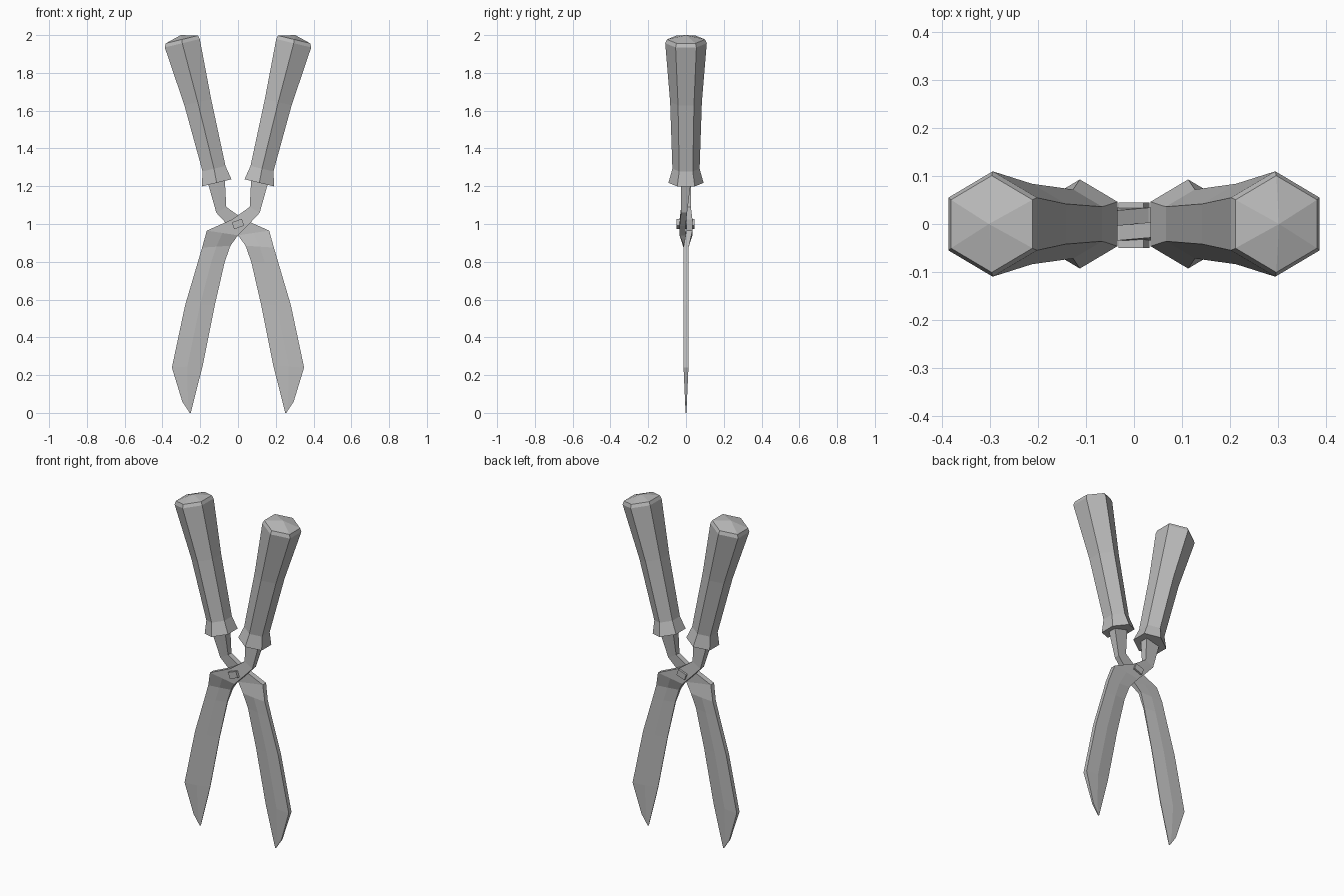
import bpy, bmesh, math
from mathutils import Vector

cube = bpy.data.objects.get("Cube")
if cube:
    bpy.data.objects.remove(cube)

steel = bpy.data.materials.new("plain grey")
steel.use_nodes = True
GREY = (0.5, 0.5, 0.5, 1)
steel.diffuse_color = GREY
steel.node_tree.nodes["Principled BSDF"].inputs["Base Color"].default_value = GREY


def loft(name, rings, apex=None):
    """Skin equal-sized rings of points, closing the ends with a face or a point."""
    bm = bmesh.new()
    loops = [[bm.verts.new(p) for p in ring] for ring in rings]
    n = len(loops[0])
    for a, b in zip(loops, loops[1:]):
        for i in range(n):
            j = (i + 1) % n
            bm.faces.new((a[i], a[j], b[j], b[i]))
    bm.faces.new(loops[0])
    if apex:
        tip = bm.verts.new(apex)
        for i in range(n):
            bm.faces.new((loops[-1][i], loops[-1][(i + 1) % n], tip))
    else:
        bm.faces.new(loops[-1])
    bmesh.ops.recalc_face_normals(bm, faces=bm.faces)
    mesh = bpy.data.meshes.new(name)
    bm.to_mesh(mesh)
    bm.free()
    mesh.materials.append(steel)
    obj = bpy.data.objects.new(name, mesh)
    bpy.context.collection.objects.link(obj)
    return obj


def hexagon(x, z, radius, tilt=math.radians(-13.5)):
    """Six-sided ring across the leaning handle, corners towards front and back."""
    pts = []
    for k in range(6):
        a = math.radians(60 * k + 30)
        across = radius * math.cos(a)
        pts.append((x + across * math.cos(tilt), radius * math.sin(a),
                    z - across * math.sin(tilt)))
    return pts


def bar(outer, inner, y, half, edge):
    """Cross-section with a thick spine, a ridge and a thinner inner edge."""
    ox, oz = outer
    ix, iz = inner
    rx, rz = ox + (ix - ox) * 0.5, oz + (iz - oz) * 0.5
    return [(ox, y - half, oz), (rx, y - half, rz), (ix, y - edge, iz),
            (ix, y + edge, iz), (rx, y + half, rz), (ox, y + half, oz)]


# handle centre x, z and radius, from collar to rim
grip = [(-0.113, 1.218, 0.093), (-0.127, 1.293, 0.072), (-0.213, 1.645, 0.084),
        (-0.295, 1.957, 0.110), (-0.297, 1.977, 0.101)]

# shank, pivot plate and blade: outer point, inner point, y, thicknesses
blade = [
    ((-0.07, 1.24), (-0.16, 1.22), 0.0, 0.026, 0.026),
    ((-0.062, 1.09), (-0.115, 1.06), 0.01, 0.016, 0.016),
    ((0.03, 1.025), (-0.05, 0.99), 0.018, 0.016, 0.016),
    ((0.165, 0.965), (0.0, 0.94), 0.018, 0.016, 0.016),
    ((0.19, 0.875), (0.04, 0.885), 0.0, 0.014, 0.010),
    ((0.215, 0.79), (0.07, 0.80), 0.0, 0.013, 0.004),
    ((0.28, 0.57), (0.123, 0.57), 0.0, 0.013, 0.002),
    ((0.35, 0.24), (0.187, 0.25), 0.0, 0.013, 0.002),
    ((0.295, 0.06), (0.235, 0.06), 0.0, 0.005, 0.002),
    ((0.256, 0.0), (0.25, 0.0), 0.0, 0.002, 0.001),
]

# the two halves are the same part turned half way round
for side, turn in (("right", 0), ("left", math.pi)):
    handle = loft(side + "_handle", [hexagon(*g) for g in grip], (-0.303, 0, 2.0))
    arm = loft(side + "_blade_and_shank", [bar(*s) for s in blade])
    handle.rotation_euler.z = turn
    arm.rotation_euler.z = turn

# square pivot bolt through both plates
lean = math.radians(20)
u = Vector((math.cos(lean), 0, math.sin(lean))) * 0.028
v = Vector((-math.sin(lean), 0, math.cos(lean))) * 0.019
centre = Vector((0, 0, 1.0))
loft("pivot_bolt", [[centre + Vector((0, y, 0)) + a * u + b * v
                     for a, b in ((-1, -1), (1, -1), (1, 1), (-1, 1))]
                    for y in (-0.05, 0.045)])
